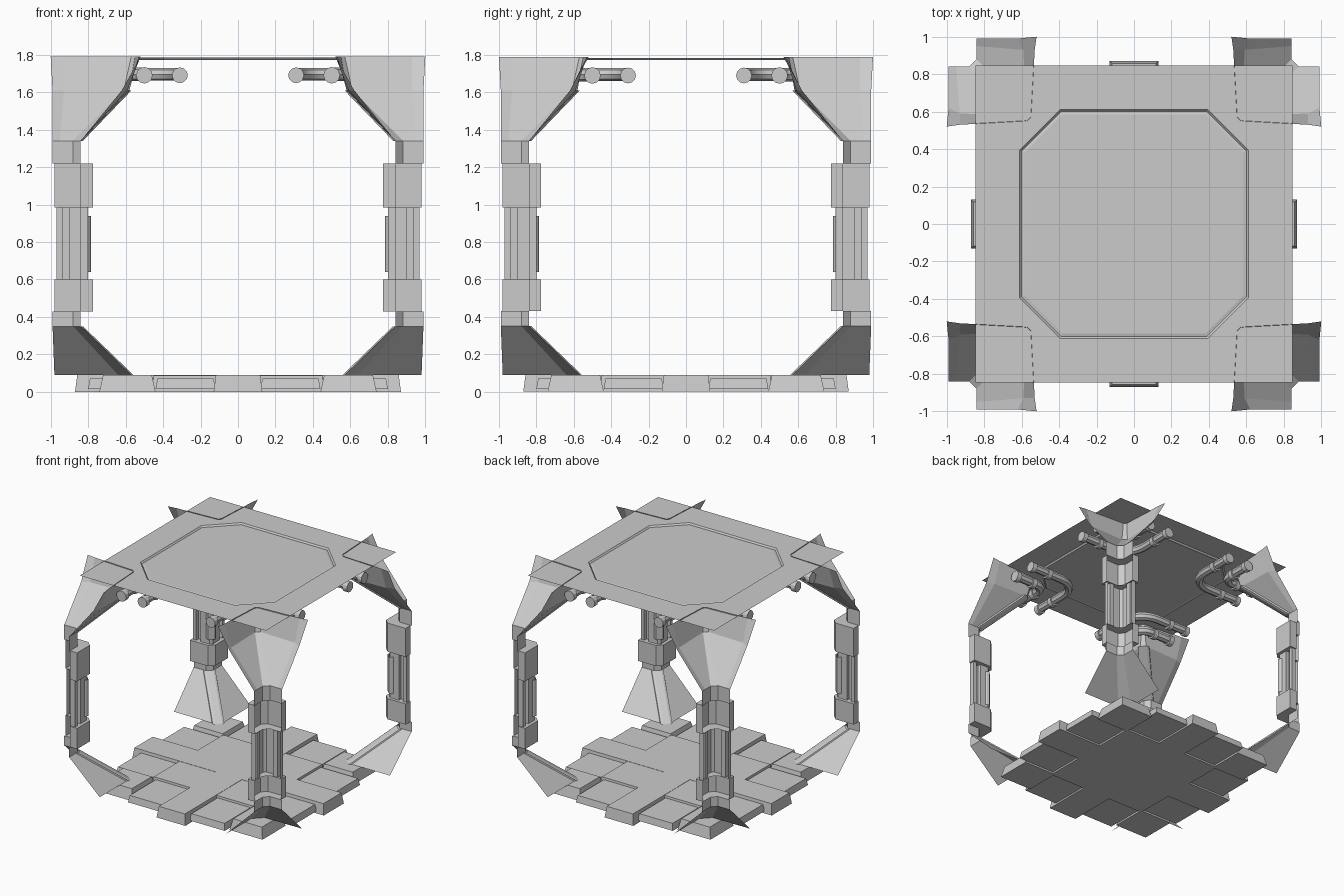
import bpy, bmesh, math
from mathutils import Vector

old = bpy.data.objects.get("Cube")
if old:
    bpy.data.objects.remove(old, do_unlink=True)

grey = bpy.data.materials.new("light_grey")
grey.use_nodes = True
GREY = (0.6, 0.6, 0.6, 1)
grey.diffuse_color = GREY
grey.node_tree.nodes["Principled BSDF"].inputs["Base Color"].default_value = GREY


def add_mirror(ob):
    mod = ob.modifiers.new("corners", 'MIRROR')
    mod.use_axis = (True, True, False)
    mod.use_mirror_merge = False


def make(name, build, mirror=True):
    """Turn a bmesh-building function into an object, mirrored to all four corners."""
    bm = bmesh.new()
    build(bm)
    bmesh.ops.recalc_face_normals(bm, faces=bm.faces)
    mesh = bpy.data.meshes.new(name)
    bm.to_mesh(mesh)
    bm.free()
    mesh.materials.append(grey)
    ob = bpy.data.objects.new(name, mesh)
    bpy.context.collection.objects.link(ob)
    if mirror:
        add_mirror(ob)


def loft(bm, rows, closed=False):
    """Bridge rows of points with quads."""
    rows = [[bm.verts.new(p) for p in row] for row in rows]
    n = len(rows[0])
    for lo, hi in zip(rows, rows[1:]):
        for i in range(n if closed else n - 1):
            j = (i + 1) % n
            bm.faces.new((lo[i], lo[j], hi[j], hi[i]))
    return rows


def section(half, z):
    """Open section, symmetric about the corner diagonal."""
    return [(x, y, z) for x, y in half] + [(y, x, z) for x, y in reversed(half)]


def block(bm, x0, x1, y0, y1, z0, z1, taper=0.0):
    """Box whose top is pulled in by the taper."""
    def ring(z, t):
        return [(x0 + t, y0 + t, z), (x1 - t, y0 + t, z), (x1 - t, y1 - t, z), (x0 + t, y1 - t, z)]
    lo, hi = loft(bm, [ring(z0, 0), ring(z1, taper)], closed=True)
    bm.faces.new(lo)
    bm.faces.new(hi)


# Pillar shell: open outward, flared at foot and head, stepping into two clamps
COLUMN = [(.99, .84), (.95, .84), (.88, .84)]
CLAMP = [(.98, .84), (.98, .775), (.815, .775)]


def lower_pillar(bm):
    loft(bm, [section(h, z) for h, z in (
        ([(.98, .57), (.90, .57), (.64, .57)], .09),
        (COLUMN, .35), (COLUMN, .43), (CLAMP, .43), (CLAMP, .60), (COLUMN, .60))])


def upper_pillar(bm):
    loft(bm, [section(h, z) for h, z in (
        (COLUMN, .985), (CLAMP, .985), (CLAMP, 1.22), (COLUMN, 1.22), (COLUMN, 1.34),
        ([(.99, .62), (.93, .59), (.61, .58)], 1.61),
        ([(1.0, .52), (.93, .53), (.57, .55)], 1.79))])


make("lower_pillar", lower_pillar)
make("upper_pillar", upper_pillar)


# Raised ribs on the diagonal of the flares
def ribs(bm):
    for z0, a0, z1, a1 in ((.09, .57, .35, .84), (1.34, .84, 1.61, .58)):
        loft(bm, [section([(a + .065, a), (a + .05, a - .012), (a + .03, a - .008)], z)
                  for z, a in ((z0, a0), (z1, a1))])


make("flare_rib", ribs)


# Grooved shell between the clamps
def core(bm):
    half = [(.97, .84), (.97, .80), (.94, .80), (.94, .83), (.90, .83), (.90, .80), (.82, .80)]
    loft(bm, [section(half, z) for z in (.60, .985)])
    loft(bm, [section([(.85, .80), (.84, .79), (.82, .785)], z) for z in (.64, .94)])


make("column_core", core)


# Ceiling: square rim, stepped lip and sunken eight-sided panel
def octagon(r, c, z):
    return [(r, -c, z), (r, c, z), (c, r, z), (-c, r, z), (-r, c, z), (-r, -c, z), (-c, -r, z), (c, -r, z)]


def ceiling(bm):
    e, z = .845, 1.784
    rim = [(e, -e, z), (e, e, z), (e, e, z), (-e, e, z), (-e, e, z), (-e, -e, z), (-e, -e, z), (e, -e, z)]
    rows = loft(bm, [rim, octagon(.61, .395, z), octagon(.60, .39, z - .012),
                     octagon(.585, .38, z - .008)], closed=True)
    bm.faces.new(rows[-1])
    bmesh.ops.remove_doubles(bm, verts=bm.verts, dist=.0001)


make("ceiling_panel", ceiling, mirror=False)


# Pipes bending around each upper corner
def pipe(name, near, bend, end, radius):
    curve = bpy.data.curves.new(name, 'CURVE')
    curve.dimensions = '3D'
    curve.bevel_depth = radius
    curve.bevel_resolution = 2
    curve.use_fill_caps = True
    centre = Vector((near + bend, near + bend, 1.695))
    arc = [centre - bend * Vector((math.cos(t), math.sin(t), 0))
           for t in (i * math.pi / 12 for i in range(7))]
    path = [Vector((near, end, 1.695))] + arc + [Vector((end, near, 1.695))]
    spline = curve.splines.new('POLY')
    spline.points.add(len(path) - 1)
    for point, p in zip(spline.points, path):
        point.co = (*p, 1)
    curve.materials.append(grey)
    ob = bpy.data.objects.new(name, curve)
    bpy.context.collection.objects.link(ob)
    bpy.context.view_layer.objects.active = ob
    bpy.ops.object.select_all(action='DESELECT')
    ob.select_set(True)
    bpy.ops.object.convert(target='MESH')
    add_mirror(bpy.context.object)
    bpy.ops.object.shade_smooth_by_angle()


pipe("inner_pipe", .31, .18, .80, .034)
pipe("outer_pipe", .50, .08, .80, .036)


# Pipe collars
def collars(bm):
    for near, r in ((.31, .042), (.50, .044)):
        for along in (.60, .76):
            for swap in (False, True):
                rows = []
                for d in (0, .04):
                    ring = []
                    for i in range(12):
                        t = i * math.tau / 12
                        u, z = near + r * math.cos(t), 1.69 + r * math.sin(t)
                        ring.append((along + d, u, z) if swap else (u, along + d, z))
                    rows.append(ring)
                for row in loft(bm, rows, closed=True):
                    bm.faces.new(row)


make("pipe_collar", collars)


# Floor: raised cross, corner blocks and lower steps between them
def cross(bm):
    block(bm, -.46, .46, -.46, .46, 0, .088, .01)
    block(bm, -.87, .87, -.13, .13, 0, .09, .012)
    block(bm, -.13, .13, -.87, .87, 0, .09, .012)


make("floor_cross", cross, mirror=False)


def corner(bm):
    block(bm, .44, .74, .44, .74, 0, .09, .02)


make("corner_block", corner)


def steps(bm):
    block(bm, .12, .44, .44, .80, .015, .07, .01)
    block(bm, .44, .80, .12, .44, .015, .07, .01)


make("floor_step", steps)
